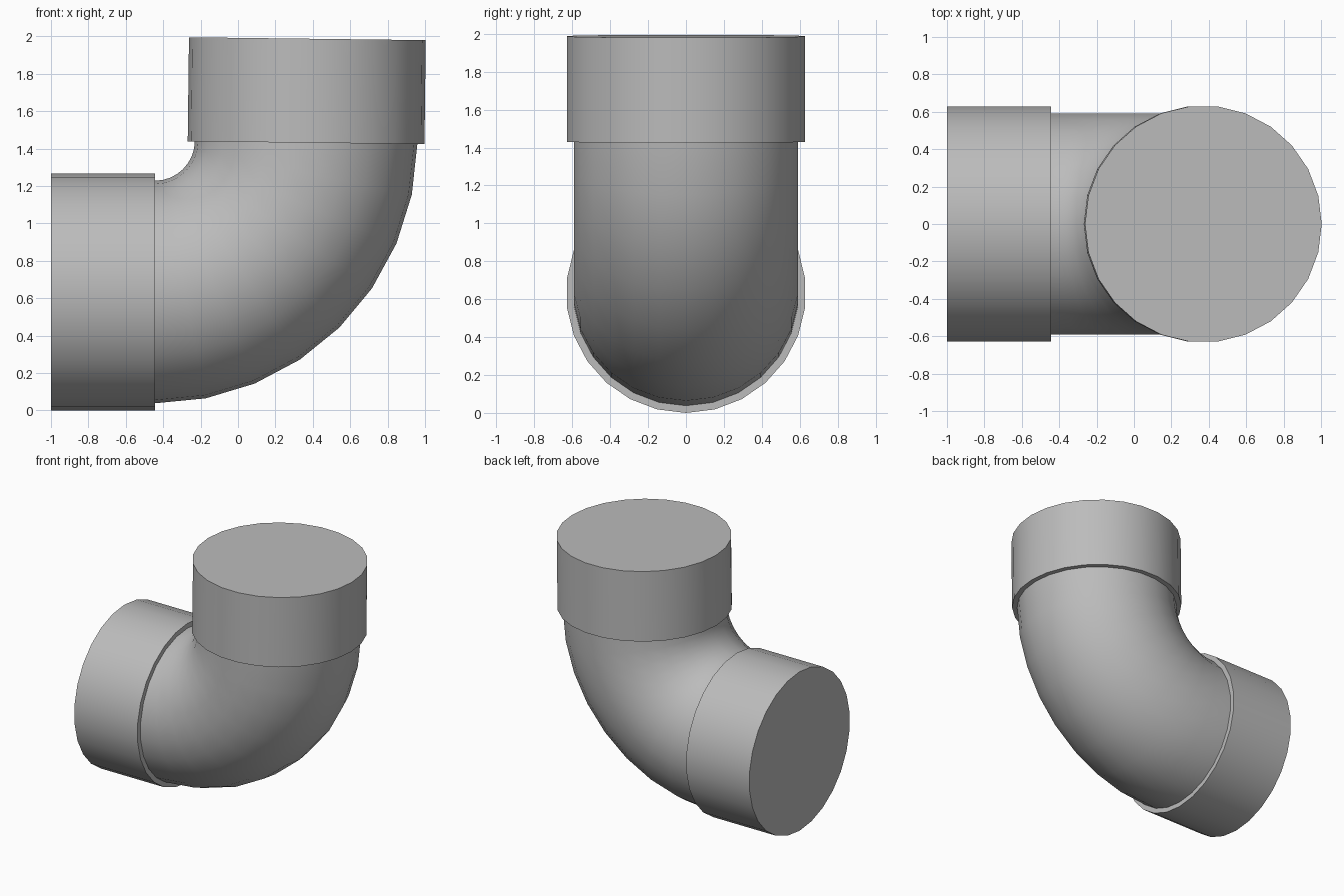
import bpy, bmesh, math
from mathutils import Vector

old = bpy.data.objects.get("Cube")
if old:
    bpy.data.objects.remove(old, do_unlink=True)

SIDES = 26
SOCKET_R, PIPE_R = 0.633, 0.595
BEND_R, BEND_ANGLE, BEND_STEPS = 0.808, math.radians(89.3), 8
SOCKET_LEN = 0.556
START = Vector((-1 + SOCKET_LEN, 0, SOCKET_R))
PIVOT = START + Vector((0, 0, BEND_R))

grey = bpy.data.materials.new("plain grey")
grey.use_nodes = True
grey.diffuse_color = (0.5, 0.5, 0.5, 1)
grey.node_tree.nodes["Principled BSDF"].inputs["Base Color"].default_value = (0.5, 0.5, 0.5, 1)


def station(angle, along=0.0):
    """Centre and in-plane normal on the bend axis, optionally pushed along its direction."""
    normal = Vector((-math.sin(angle), 0, math.cos(angle)))
    forward = Vector((math.cos(angle), 0, math.sin(angle)))
    return PIVOT - normal * BEND_R + forward * along, normal


def swept_tube(name, stations, radius):
    """Capped round tube through a list of stations."""
    bm = bmesh.new()
    rings = []
    for centre, normal in stations:
        ring = []
        for i in range(SIDES):
            a = math.tau * i / SIDES
            offset = normal * math.cos(a) + Vector((0, math.sin(a), 0))
            ring.append(bm.verts.new(centre + offset * radius))
        rings.append(ring)
    for r0, r1 in zip(rings, rings[1:]):
        for i in range(SIDES):
            j = (i + 1) % SIDES
            bm.faces.new((r0[i], r0[j], r1[j], r1[i]))
    bm.faces.new(rings[0])
    bm.faces.new(rings[-1])
    bmesh.ops.recalc_face_normals(bm, faces=bm.faces)
    mesh = bpy.data.meshes.new(name)
    bm.to_mesh(mesh)
    bm.free()
    mesh.materials.append(grey)
    obj = bpy.data.objects.new(name, mesh)
    bpy.context.collection.objects.link(obj)
    # Smooth walls with crisp rims
    bpy.ops.object.select_all(action='DESELECT')
    obj.select_set(True)
    bpy.context.view_layer.objects.active = obj
    bpy.ops.object.shade_smooth_by_angle(angle=math.radians(35))
    return obj


# Curved pipe
swept_tube("elbow_bend",
           [station(BEND_ANGLE * i / BEND_STEPS) for i in range(BEND_STEPS + 1)], PIPE_R)
# Wider collars on both ends
swept_tube("side_socket", [station(0, -SOCKET_LEN), station(0)], SOCKET_R)
swept_tube("top_socket", [station(BEND_ANGLE), station(BEND_ANGLE, SOCKET_LEN)], SOCKET_R)
